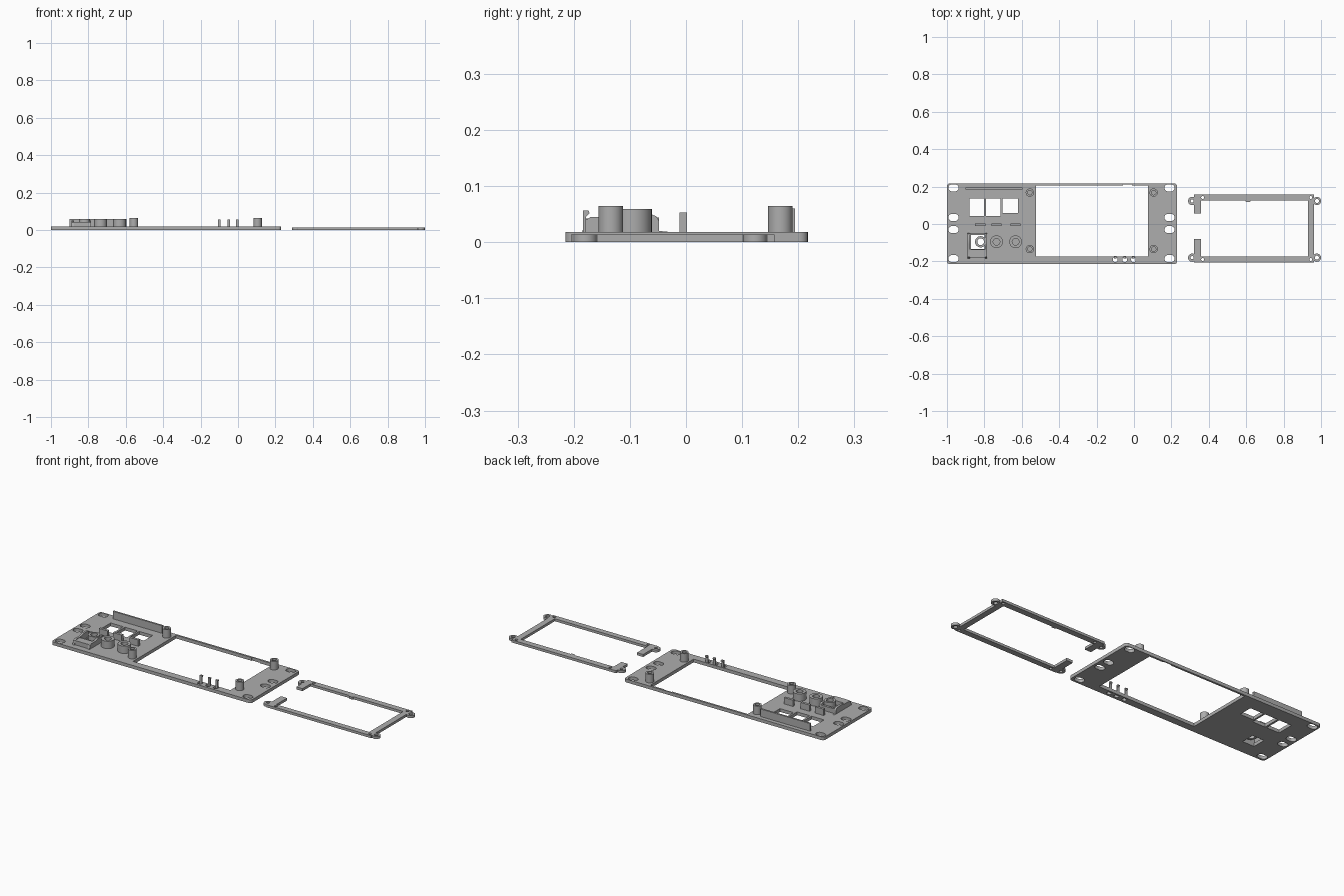
import bpy, bmesh, math
from mathutils import Matrix

if "Cube" in bpy.data.objects:
    bpy.data.objects.remove(bpy.data.objects["Cube"])

grey = bpy.data.materials.new("mid grey")
grey.diffuse_color = (0.42, 0.42, 0.42, 1)
grey.use_nodes = True
grey.node_tree.nodes["Principled BSDF"].inputs["Base Color"].default_value = grey.diffuse_color


def rect(x0, x1, y0, y1, r=0.0, n=5):
    """Rectangle outline with optional rounded corners."""
    if r == 0:
        return [(x0, y0), (x1, y0), (x1, y1), (x0, y1)]
    pts = []
    for cx, cy, a in ((x1 - r, y1 - r, 0), (x0 + r, y1 - r, 90),
                      (x0 + r, y0 + r, 180), (x1 - r, y0 + r, 270)):
        for i in range(n + 1):
            t = math.radians(a + 90 * i / n)
            pts.append((cx + r * math.cos(t), cy + r * math.sin(t)))
    return pts


def circle(cx, cy, r, n=28):
    return [(cx + r * math.cos(2 * math.pi * i / n),
             cy + r * math.sin(2 * math.pi * i / n)) for i in range(n)]


def solid(name, loops, z0, z1, matrix=None):
    """Extrude an outline (first loop) with holes (other loops) from z0 to z1."""
    cu = bpy.data.curves.new(name + "_outline", 'CURVE')
    cu.dimensions = '2D'
    cu.fill_mode = 'BOTH'
    cu.extrude = (z1 - z0) / 2
    for loop in loops:
        sp = cu.splines.new('POLY')
        sp.points.add(len(loop) - 1)
        for p, (x, y) in zip(sp.points, loop):
            p.co = (x, y, 0, 1)
        sp.use_cyclic_u = True
    tmp = bpy.data.objects.new(name + "_tmp", cu)
    bpy.context.collection.objects.link(tmp)
    dg = bpy.context.evaluated_depsgraph_get()
    me = bpy.data.meshes.new_from_object(tmp.evaluated_get(dg))
    bpy.data.objects.remove(tmp)
    bpy.data.curves.remove(cu)
    me.transform(Matrix.Translation((0, 0, (z0 + z1) / 2)))
    if matrix:
        me.transform(matrix)
    bm = bmesh.new()
    bm.from_mesh(me)
    bmesh.ops.remove_doubles(bm, verts=bm.verts, dist=1e-5)
    bmesh.ops.recalc_face_normals(bm, faces=bm.faces)
    bm.to_mesh(me)
    bm.free()
    me.name = name
    me.materials.clear()
    me.materials.append(grey)
    ob = bpy.data.objects.new(name, me)
    bpy.context.collection.objects.link(ob)
    bpy.ops.object.select_all(action='DESELECT')
    ob.select_set(True)
    bpy.context.view_layer.objects.active = ob
    bpy.ops.object.shade_smooth_by_angle(angle=math.radians(30))
    return ob


# turns a (y, z) profile extruded along local z into one extruded along x
SIDEWAYS = Matrix(((0, 0, 1, 0), (1, 0, 0, 0), (0, 1, 0, 0), (0, 0, 0, 1)))
T = 0.018  # panel thickness

# front panel: screen window, mounting slots, button, socket and clip openings
holes = []
for x in (-0.965, 0.19):
    for y in (0.193, 0.035, -0.03, -0.185):
        holes.append(rect(x - 0.027, x + 0.027, y - 0.019, y + 0.019, 0.0185))
holes += [rect(-0.88, -0.803, 0.043, 0.137),
          rect(-0.792, -0.714, 0.043, 0.137),
          rect(-0.704, -0.621, 0.06, 0.137),
          rect(-0.872, -0.80, -0.135, -0.06)]
clip_x = (-0.10, -0.05, -0.003)
for x in clip_x:
    holes.append(rect(x - 0.012, x + 0.012, -0.203, -0.178, 0.009))
# window outline with a shallow notch in the rear rim
window = [(-0.525, -0.174), (0.075, -0.174), (0.075, 0.206), (-0.01, 0.206),
          (-0.01, 0.211), (-0.06, 0.211), (-0.06, 0.206), (-0.525, 0.206)]
solid("front_panel", [rect(-1, 0.23, -0.215, 0.217, 0.015), window] + holes, 0, T)

# screen mounting bosses
for x in (-0.557, 0.105):
    for y in (0.168, -0.134):
        solid("screen_boss", [circle(x, y, 0.022), circle(x, y, 0.012)], T - 0.001, 0.065)

# sleeves and the little divider plates behind them
for x in (-0.82, -0.735, -0.633):
    r = 0.034 if x > -0.8 else 0.03
    solid("sleeve", [circle(x, -0.095, r), circle(x, -0.095, 0.018)], T - 0.001, 0.059)
for x in (-0.822, -0.735, -0.633):
    solid("divider", [rect(x - 0.027, x + 0.027, -0.012, 0.002)], T - 0.001, 0.053)

# long rear rib
solid("rear_rib", [rect(-0.90, -0.596, 0.184, 0.194)], T - 0.001, 0.06)

# socket holder: two rounded cheeks joined by end walls
cheek = [(-0.185, T - 0.001), (-0.033, T - 0.001), (-0.033, T + 0.001), (-0.048, T + 0.002),
         (-0.048, 0.038), (-0.053, 0.046), (-0.064, 0.051), (-0.11, 0.051),
         (-0.125, 0.045), (-0.17, 0.045), (-0.178, 0.04), (-0.185, T + 0.001)]
for x in (-0.89, -0.797):
    solid("socket_cheek", [cheek], x, x + 0.012, SIDEWAYS)
solid("socket_rear_wall", [rect(-0.88, -0.795, -0.06, -0.048)], T - 0.001, 0.044)
solid("socket_front_block", [rect(-0.88, -0.795, -0.18, -0.137)], T - 0.001, 0.042)

# hooked clips standing in the front rail
hook = [(-0.184, 0.0), (-0.178, 0.0), (-0.178, 0.046), (-0.172, 0.052),
        (-0.174, 0.057), (-0.184, 0.057)]
for x in clip_x:
    solid("clip", [hook], x - 0.007, x + 0.007, SIDEWAYS)

# separate retaining frame, open on its left side
F = 0.014
frame = [(0.32, -0.205), (0.963, -0.205), (0.963, 0.158), (0.32, 0.158),
         (0.32, 0.056), (0.358, 0.056), (0.358, 0.125),
         (0.595, 0.125), (0.60, 0.118), (0.62, 0.118), (0.625, 0.125),
         (0.93, 0.125), (0.93, -0.174), (0.358, -0.174), (0.358, -0.08), (0.32, -0.08)]
pins = [circle(x, y, 0.008, 14) for x in (0.367, 0.945) for y in (0.142, -0.19)]
solid("retaining_frame", [frame] + pins, 0.0, F)

# frame ears with screw holes, cut flush against the frame
for x, edge, s in ((0.311, 0.32, -1), (0.978, 0.963, 1)):
    for y in (0.123, -0.18):
        a0 = math.acos(max(-1, min(1, s * (edge - x) / 0.022)))
        arc = []
        for i in range(21):
            t = -a0 + 2 * a0 * i / 20
            arc.append((x + s * 0.022 * math.cos(t), y + 0.022 * math.sin(t)))
        hole = circle(x, y, 0.0085 if s < 0 else 0.011, 16)
        solid("frame_ear", [arc, hole], 0.0, F)
